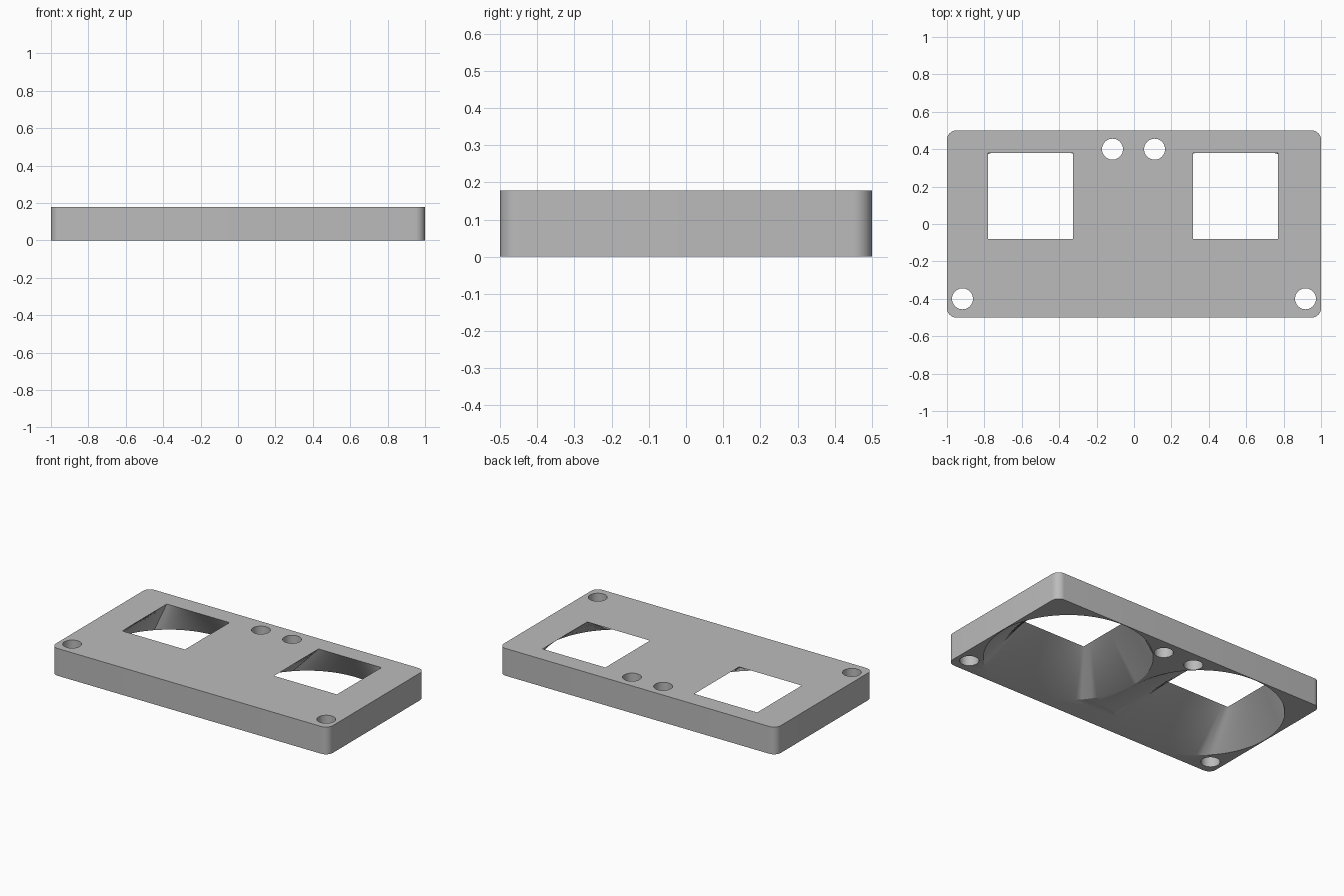
import bpy, bmesh, math

H = 0.178           # plate thickness
SEG = 96            # segments round each large opening

if "Cube" in bpy.data.objects:
    bpy.data.objects.remove(bpy.data.objects["Cube"], do_unlink=True)

grey = bpy.data.materials.new("plain grey")
grey.use_nodes = True
grey.diffuse_color = (0.5, 0.5, 0.5, 1)
grey.node_tree.nodes["Principled BSDF"].inputs["Base Color"].default_value = (0.5, 0.5, 0.5, 1)


def circle(cx, cy, r, z, n):
    # Starts at 45 degrees so the quarter points line up with square corners
    angles = [math.pi / 4 + math.tau * i / n for i in range(n)]
    return [(cx + r * math.cos(a), cy + r * math.sin(a), z) for a in angles]


def rectangle(x0, x1, y0, y1, z, n):
    corners = [(x1, y1), (x0, y1), (x0, y0), (x1, y0)]
    q = n // 4
    points = []
    for i in range(4):
        (ax, ay), (bx, by) = corners[i], corners[(i + 1) % 4]
        points += [(ax + (bx - ax) * k / q, ay + (by - ay) * k / q, z) for k in range(q)]
    return points


def rounded_rectangle(hx, hy, r, z, steps=10):
    points = []
    for i, (sx, sy) in enumerate([(1, 1), (-1, 1), (-1, -1), (1, -1)]):
        for k in range(steps + 1):
            a = math.pi / 2 * (i + k / steps)
            points.append((sx * (hx - r) + r * math.cos(a), sy * (hy - r) + r * math.sin(a), z))
    return points


def loft(name, rings):
    """Closed solid through rings of points listed from bottom to top."""
    bm = bmesh.new()
    loops = [[bm.verts.new(p) for p in ring] for ring in rings]
    n = len(loops[0])
    for low, high in zip(loops, loops[1:]):
        for i in range(n):
            j = (i + 1) % n
            bm.faces.new((low[i], low[j], high[j], high[i]))
    bm.faces.new(loops[0][::-1])
    bm.faces.new(loops[-1])
    bmesh.ops.recalc_face_normals(bm, faces=bm.faces)
    mesh = bpy.data.meshes.new(name)
    bm.to_mesh(mesh)
    bm.free()
    mesh.materials.append(grey)
    obj = bpy.data.objects.new(name, mesh)
    bpy.context.collection.objects.link(obj)
    return obj


# Plate with rounded corners
plate = loft("plate", [rounded_rectangle(1, 0.5, 0.05, z) for z in (0, H)])
cutters = []

# Openings that blend from a square on top to a wide circle underneath
for side, cx, x0, x1 in (("right", -0.5, -0.78, -0.327), ("left", 0.5, 0.316, 0.77)):
    rings = [circle(cx, 0, 0.495, z, SEG) for z in (-0.05, 0)]
    rings += [rectangle(x0, x1, -0.08, 0.38, z, SEG) for z in (H, H + 0.05)]
    cutters.append(loft(side + "_opening_cutter", rings))

# Screw holes
for i, (x, y) in enumerate([(-0.917, -0.4), (0.917, -0.4), (-0.115, 0.4), (0.11, 0.4)]):
    rings = [circle(x, y, 0.056, z, 40) for z in (-0.05, H + 0.05)]
    cutters.append(loft("screw_hole_cutter_%d" % (i + 1), rings))

# Cut the openings and holes, then drop the cutters
bpy.context.view_layer.objects.active = plate
plate.select_set(True)
for cutter in cutters:
    cutter.hide_render = True
    cut = plate.modifiers.new("cut", "BOOLEAN")
    cut.operation = "DIFFERENCE"
    cut.solver = "EXACT"
    cut.object = cutter
    bpy.ops.object.modifier_apply(modifier=cut.name)
    bpy.data.objects.remove(cutter, do_unlink=True)

bpy.ops.object.select_all(action="DESELECT")
plate.select_set(True)
bpy.ops.object.shade_smooth_by_angle(angle=math.radians(30))
